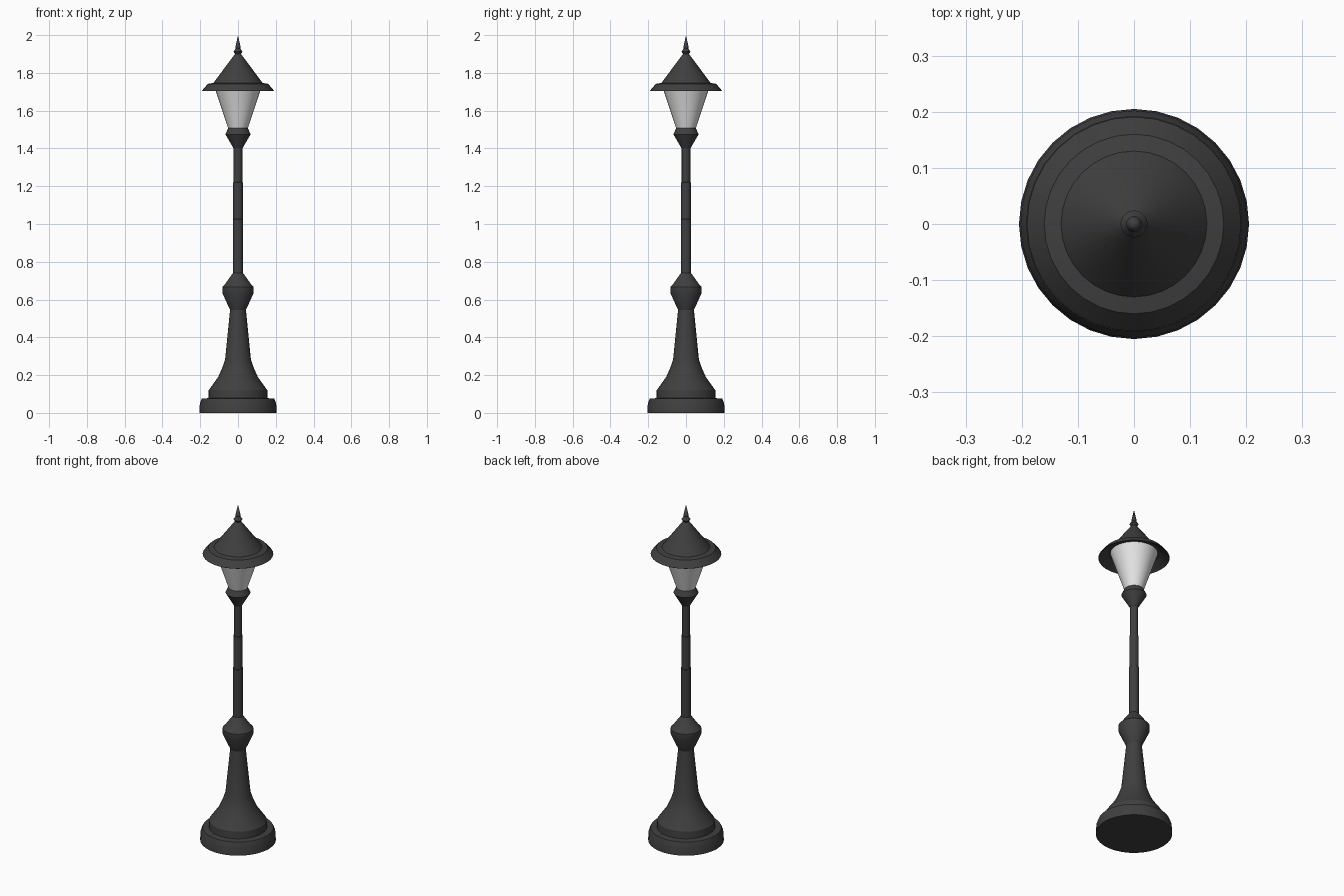
import bpy
import bmesh
import math

cube = bpy.data.objects.get("Cube")
if cube:
    bpy.data.objects.remove(cube, do_unlink=True)

SIDES = 32


def material(name, rgb, roughness):
    mat = bpy.data.materials.new(name)
    mat.use_nodes = True
    colour = (*rgb, 1)
    mat.diffuse_color = colour
    bsdf = mat.node_tree.nodes["Principled BSDF"]
    bsdf.inputs["Base Color"].default_value = colour
    bsdf.inputs["Roughness"].default_value = roughness
    return mat


iron = material("dark iron", (0.05, 0.05, 0.05), 0.6)
glass = material("frosted glass", (0.8, 0.8, 0.8), 0.4)


def lathe(name, profile, mat):
    """Spin a (radius, height) profile around the z axis."""
    bm = bmesh.new()
    verts = [bm.verts.new((0, -r, z)) for r, z in profile]
    edges = [bm.edges.new(pair) for pair in zip(verts, verts[1:])]
    bmesh.ops.spin(bm, geom=verts + edges, cent=(0, 0, 0), axis=(0, 0, 1),
                   angle=math.tau, steps=SIDES, use_duplicate=False)
    bmesh.ops.remove_doubles(bm, verts=bm.verts, dist=0.0002)
    bmesh.ops.recalc_face_normals(bm, faces=bm.faces)
    mesh = bpy.data.meshes.new(name)
    bm.to_mesh(mesh)
    bm.free()
    mesh.materials.append(mat)
    obj = bpy.data.objects.new(name, mesh)
    bpy.context.collection.objects.link(obj)
    bpy.ops.object.select_all(action="DESELECT")
    obj.select_set(True)
    bpy.context.view_layer.objects.active = obj
    bpy.ops.object.shade_smooth_by_angle(angle=math.radians(30))
    return obj


# Stepped foot with a flared pedestal
lathe("base", [(0, 0), (0.205, 0), (0.202, 0.05), (0.192, 0.075),
               (0.157, 0.078), (0.155, 0.12), (0.105, 0.19), (0.083, 0.24),
               (0.068, 0.285), (0.042, 0.545), (0, 0.545)], iron)

# Collar where the pedestal meets the pole
lathe("collar", [(0, 0.545), (0.042, 0.545), (0.083, 0.635), (0.083, 0.667),
                 (0.07, 0.68), (0.027, 0.74), (0, 0.74)], iron)

# Pole narrowing in steps
lathe("pole", [(0, 0.735), (0.027, 0.735), (0.027, 1.025), (0.0255, 1.027),
               (0.0255, 1.22), (0.0225, 1.222), (0.0225, 1.405), (0, 1.405)], iron)

# Cup that holds the lamp
lathe("lamp_cup", [(0, 1.4), (0.023, 1.4), (0.067, 1.475),
                   (0.052, 1.507), (0, 1.507)], iron)

# Tapered glass shade
lathe("lamp_glass", [(0, 1.505), (0.051, 1.505), (0.127, 1.733), (0, 1.733)], glass)

# Roof with a sloping brim, hollow below
lathe("roof", [(0, 1.735), (0.14, 1.735), (0.188, 1.703), (0.191, 1.705),
               (0.16, 1.742), (0.13, 1.747), (0.016, 1.9), (0, 1.9)], iron)

# Pointed finial
lathe("finial", [(0, 1.89), (0.014, 1.898), (0.024, 1.912), (0.012, 1.93),
                 (0.014, 1.936), (0, 2.0)], iron)
